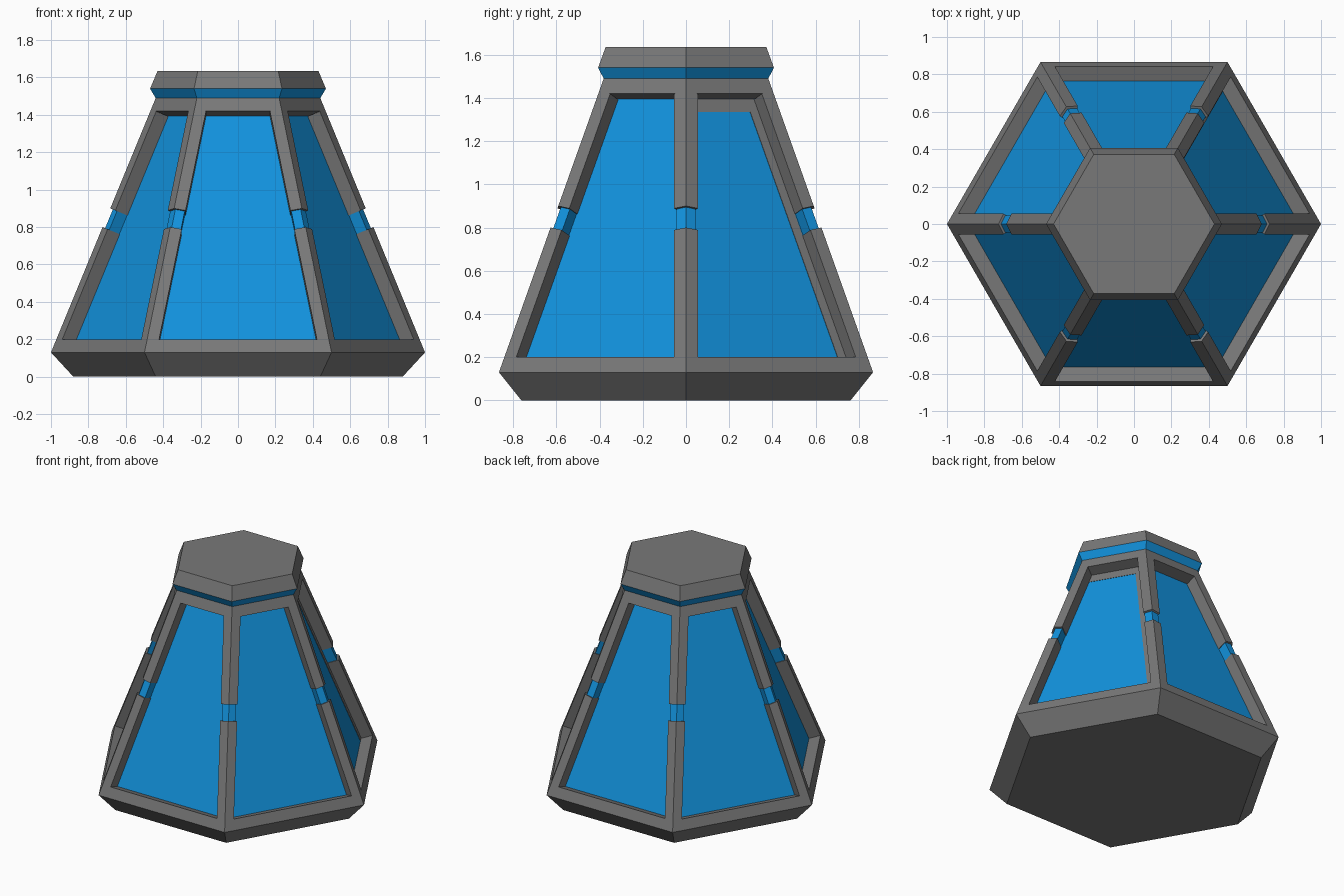
import bpy, bmesh, math
from mathutils import Vector

cube = bpy.data.objects.get("Cube")
if cube:
    bpy.data.objects.remove(cube, do_unlink=True)


def make_material(name, color):
    mat = bpy.data.materials.new(name)
    mat.use_nodes = True
    mat.diffuse_color = color
    mat.node_tree.nodes["Principled BSDF"].inputs["Base Color"].default_value = color
    return mat


GREY = make_material("metal grey", (0.19, 0.19, 0.19, 1))
BLUE = make_material("glass blue", (0.006, 0.29, 0.73, 1))

# Main proportions: the sloped hexagonal body
Z_LOW, Z_HIGH = 0.13, 1.49
R_LOW, R_HIGH = 1.0, 0.44
SILL, LINTEL = 0.2, 1.42
DEPTH = 0.08
GLASS_INSET = 0.0975
STRUT_SIDE = 0.0635
C30 = math.cos(math.radians(30))


def radius(z):
    return R_LOW + (R_HIGH - R_LOW) * (z - Z_LOW) / (Z_HIGH - Z_LOW)


def polar(r, z, degrees):
    a = math.radians(degrees)
    return Vector((r * math.cos(a), r * math.sin(a), z))


def loft(name, rings, mat):
    """Closed solid through a list of rings with equal point counts."""
    bm = bmesh.new()
    loops = [[bm.verts.new(p) for p in ring] for ring in rings]
    n = len(loops[0])
    for a, b in zip(loops, loops[1:]):
        for i in range(n):
            j = (i + 1) % n
            bm.faces.new((a[i], a[j], b[j], b[i]))
    bm.faces.new(loops[0][::-1])
    bm.faces.new(loops[-1])
    bmesh.ops.recalc_face_normals(bm, faces=bm.faces)
    mesh = bpy.data.meshes.new(name)
    bm.to_mesh(mesh)
    bm.free()
    mesh.materials.append(mat)
    obj = bpy.data.objects.new(name, mesh)
    bpy.context.collection.objects.link(obj)
    return obj


def hex_solid(name, profile, mat):
    return loft(name, [[polar(r, z, 60 * k) for k in range(6)] for r, z in profile], mat)


# Base, glass body, top ring, collar and cap
drop = 0.027
r_sill, r_lintel = radius(SILL), radius(LINTEL)
hex_solid("base", [(0.88, 0), (R_LOW, Z_LOW), (r_sill, SILL),
                   (r_sill - 0.095, SILL - drop)], GREY)
hex_solid("glass_body", [(radius(z) - GLASS_INSET, z) for z in (0.15, 1.43)], BLUE)
hex_solid("top_ring", [(r_lintel - 0.095, LINTEL - drop), (r_lintel, LINTEL),
                       (R_HIGH, Z_HIGH)], GREY)
hex_solid("collar", [(R_HIGH, Z_HIGH), (0.47, 1.54)], BLUE)
hex_solid("cap", [(0.47, 1.54), (0.43, 1.635)], GREY)


def strut(name, angle, z0, z1, mat, inset=0.0, side=STRUT_SIDE):
    """Corner bar with ends cut square to the sloping edge."""
    start, end = polar(radius(z0), z0, angle), polar(radius(z1), z1, angle)
    axis = (end - start).normalized()
    slope = C30 * (R_LOW - R_HIGH) / (Z_HIGH - Z_LOW)
    wings = []
    for s in (-1, 1):
        along = polar(side, 0, angle + s * 120)
        normal = (polar(1, 0, angle + s * 30) + Vector((0, 0, slope))).normalized()
        wings.append((along, along - normal * (DEPTH + 0.02)))
    (a, a_in), (b, b_in) = wings
    section = [Vector(), a, a_in, b_in, b]
    section = [p - axis * p.dot(axis) for p in section]
    inward = polar(-inset, 0, angle)
    inward -= axis * inward.dot(axis)
    loft(name, [[q + p + inward for p in section] for q in (start, end)], mat)


# Six corner struts, each split by a thinner blue joint
for k in range(6):
    strut(f"lower_strut_{k + 1}", 60 * k, 0.19, 0.8, GREY)
    strut(f"strut_joint_{k + 1}", 60 * k, 0.79, 0.91, BLUE, inset=0.016, side=0.052)
    strut(f"upper_strut_{k + 1}", 60 * k, 0.9, 1.43, GREY)


# Thin grey trim along two edges of one pane
def pane_point(z, s, lift):
    apothem = C30 * (radius(z) - GLASS_INSET) + lift
    return polar(apothem, z, 30) + polar(s, 0, 120)


def half_width(z):
    return radius(z + drop) / 2 - STRUT_SIDE


def trim(name, corners):
    loft(name, [[pane_point(z, s, lift) for z, s in corners]
                for lift in (-0.003, 0.003)], GREY)


low, mid, high = 0.18, 1.335, 1.4
trim("pane_trim_side", [(z, half_width(z) - w)
                        for z, w in ((low, 0), (high, 0), (high, 0.044), (low, 0.044))])
trim("pane_trim_top", [(mid, -half_width(mid)), (mid, half_width(mid) - 0.044),
                       (high, half_width(high) - 0.044), (high, -half_width(high))])
